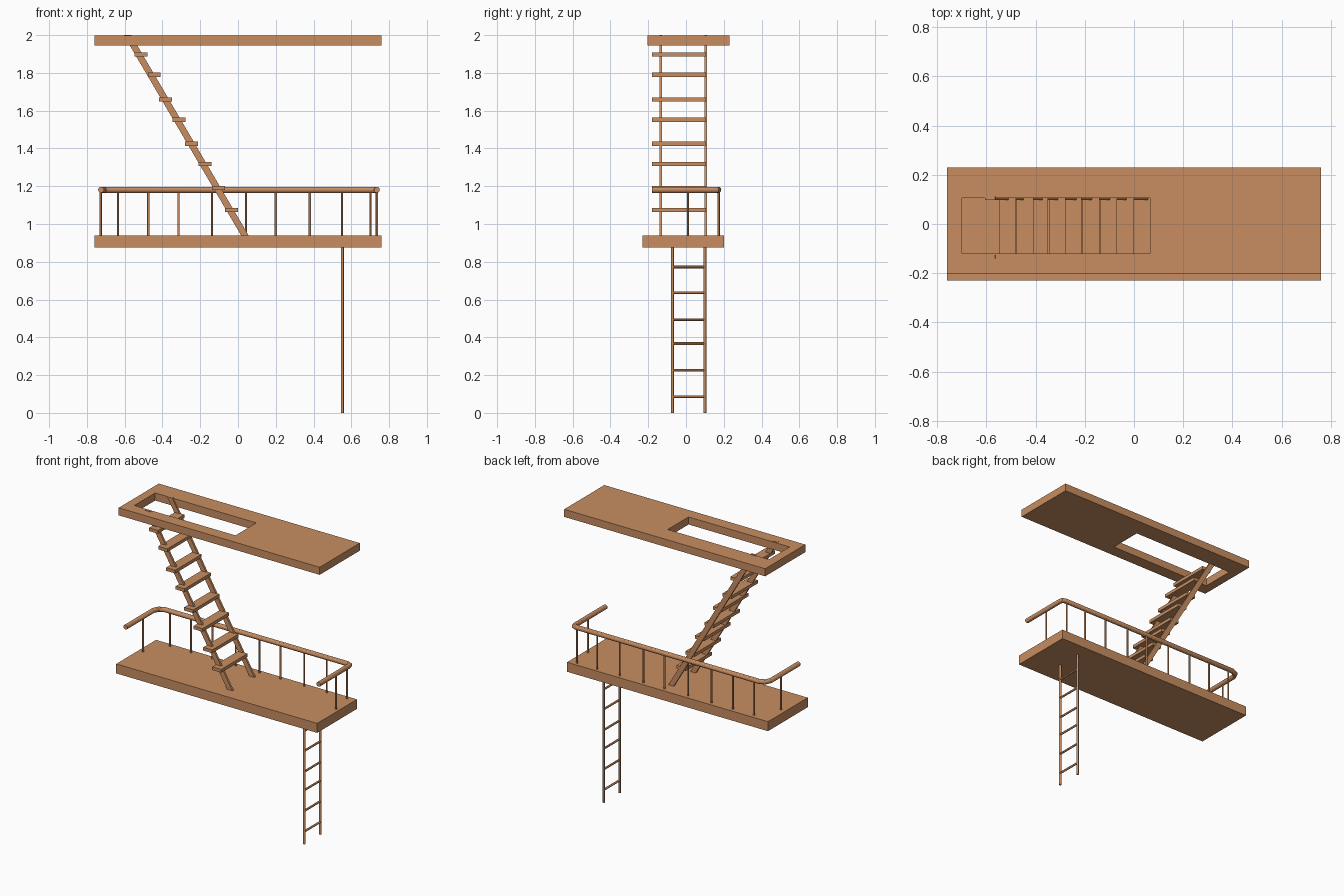
import bpy, bmesh
from mathutils import Vector

if "Cube" in bpy.data.objects:
    bpy.data.objects.remove(bpy.data.objects["Cube"])

wood = bpy.data.materials.new("wood")
wood.diffuse_color = (0.58, 0.27, 0.12, 1)
wood.use_nodes = True
wood.node_tree.nodes["Principled BSDF"].inputs["Base Color"].default_value = wood.diffuse_color


def finish(name, bm):
    me = bpy.data.meshes.new(name)
    bmesh.ops.recalc_face_normals(bm, faces=bm.faces)
    bm.to_mesh(me)
    bm.free()
    me.materials.append(wood)
    ob = bpy.data.objects.new(name, me)
    bpy.context.collection.objects.link(ob)
    return ob


def prism(name, outline, d):
    """Extrude a closed 3D outline along vector d."""
    bm = bmesh.new()
    f = bm.faces.new([bm.verts.new(p) for p in outline])
    r = bmesh.ops.extrude_face_region(bm, geom=[f], use_keep_orig=True)
    bmesh.ops.translate(bm, vec=d, verts=[v for v in r["geom"] if isinstance(v, bmesh.types.BMVert)])
    return finish(name, bm)


def box(name, x0, x1, y0, y1, z0, z1):
    return prism(name, [(x0, y0, z0), (x1, y0, z0), (x1, y1, z0), (x0, y1, z0)], (0, 0, z1 - z0))


def smooth(ob):
    bpy.ops.object.select_all(action='DESELECT')
    ob.select_set(True)
    bpy.context.view_layer.objects.active = ob
    bpy.ops.object.shade_smooth_by_angle()


def rod(name, a, b, r, sides=12):
    a, b = Vector(a), Vector(b)
    bm = bmesh.new()
    bmesh.ops.create_cone(bm, cap_ends=True, segments=sides, radius1=r, radius2=r, depth=(b - a).length)
    bm.transform((b - a).to_track_quat('Z', 'Y').to_matrix().to_4x4())
    bmesh.ops.translate(bm, vec=(a + b) / 2, verts=bm.verts)
    smooth(finish(name, bm))


# floors: solid lower deck, upper deck framing a stair opening
box("lower_deck", -0.76, 0.76, -0.23, 0.20, 0.875, 0.94)
bm = bmesh.new()
z0, z1 = 1.945, 1.997
rings = []
for x0, x1, y0, y1 in ((-0.76, 0.76, -0.203, 0.23), (-0.70, 0.065, -0.12, 0.105)):
    for z in (z0, z1):
        rings.append([bm.verts.new((x, y, z)) for x, y in ((x0, y0), (x1, y0), (x1, y1), (x0, y1))])
for a, b in ((0, 1), (1, 3), (3, 2), (2, 0)):
    for i in range(4):
        j = (i + 1) % 4
        bm.faces.new((rings[a][i], rings[a][j], rings[b][j], rings[b][i]))
finish("upper_deck", bm)

# stair stringers and treads
for side, y in (("front", -0.141), ("back", 0.097)):
    prism(side + "_stringer", [(0.016, y, 0.94), (0.056, y, 0.94), (-0.565, y, 2.0), (-0.605, y, 2.0)],
          (0, 0.014, 0))
for i, (x, z) in enumerate([(-0.035, 1.075), (-0.103, 1.19), (-0.175, 1.317), (-0.247, 1.425),
                            (-0.312, 1.552), (-0.383, 1.66), (-0.443, 1.79), (-0.513, 1.897)]):
    box(f"tread_{i + 1}", x - 0.034, x + 0.034, -0.18, 0.105, z - 0.011, z + 0.011)

# handrail: one tube round three sides of the lower deck
cu = bpy.data.curves.new("handrail", 'CURVE')
cu.dimensions = '3D'
cu.bevel_depth = 0.016
cu.bevel_resolution = 4
cu.use_fill_caps = True
path = [(-0.725, -0.18), (-0.725, 0.12), (-0.708, 0.155), (-0.67, 0.171),
        (0.71, 0.171), (0.73, 0.163), (0.735, 0.145), (0.735, -0.18)]
sp = cu.splines.new('POLY')
sp.points.add(len(path) - 1)
for p, (x, y) in zip(sp.points, path):
    p.co = (x, y, 1.181, 1)
cu.materials.append(wood)
rail = bpy.data.objects.new("handrail", cu)
bpy.context.collection.objects.link(rail)
bpy.ops.object.select_all(action='DESELECT')
rail.select_set(True)
bpy.context.view_layer.objects.active = rail
bpy.ops.object.convert(target='MESH')
smooth(bpy.context.view_layer.objects.active)

# balusters
posts = [(x, 0.173) for x in (-0.635, -0.475, -0.315, -0.138, 0.042, 0.2, 0.38, 0.55, 0.702)]
posts += [(-0.727, 0.01), (0.735, 0.01)]
for i, (x, y) in enumerate(posts):
    rod(f"baluster_{i + 1}", (x, y, 0.93), (x, y, 1.18), 0.006)

# ladder to the ground
for side, y in (("front", -0.071), ("back", 0.101)):
    rod("ladder_rail_" + side, (0.552, y, 0), (0.552, y, 0.88), 0.008)
for i, z in enumerate((0.085, 0.226, 0.367, 0.494, 0.636, 0.772)):
    rod(f"ladder_rung_{i + 1}", (0.552, -0.071, z), (0.552, 0.101, z), 0.007)
